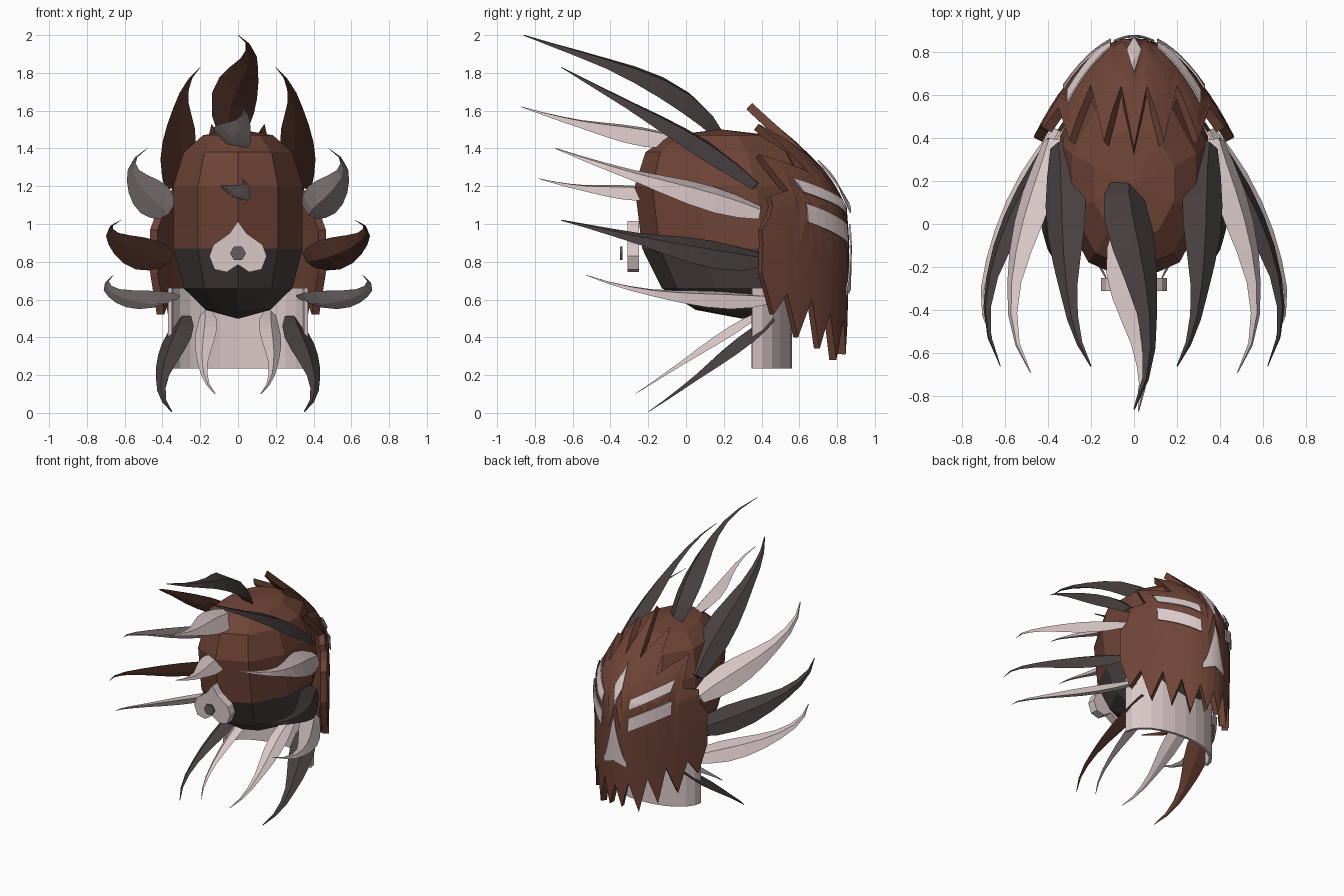
import bpy, bmesh, math
from mathutils import Vector

if "Cube" in bpy.data.objects:
    bpy.data.objects.remove(bpy.data.objects["Cube"])


def material(name, rgb):
    m = bpy.data.materials.new(name)
    m.use_nodes = True
    m.diffuse_color = (*rgb, 1)
    m.node_tree.nodes["Principled BSDF"].inputs["Base Color"].default_value = (*rgb, 1)
    return m


BROWN = material("warm brown", (0.16, 0.058, 0.038))
DARK = material("charcoal", (0.065, 0.05, 0.05))
PALE = material("pale pink grey", (0.7, 0.575, 0.575))
GREY = material("button grey", (0.13, 0.11, 0.11))


def build(name, verts, faces, mats, rule=None, recalc=True, thickness=0):
    mesh = bpy.data.meshes.new(name)
    mesh.from_pydata(verts, [], faces)
    if recalc:
        bm = bmesh.new()
        bm.from_mesh(mesh)
        bmesh.ops.recalc_face_normals(bm, faces=bm.faces)
        bm.to_mesh(mesh)
        bm.free()
    for m in mats:
        mesh.materials.append(m)
    if rule:
        for p in mesh.polygons:
            p.material_index = int(rule(p))
    ob = bpy.data.objects.new(name, mesh)
    bpy.context.collection.objects.link(ob)
    if thickness:
        mod = ob.modifiers.new("thickness", "SOLIDIFY")
        mod.thickness = thickness
        mod.offset = -1


def grid_faces(cols, rows, closed=False):
    """Quads over columns of vertices."""
    last = cols if closed else cols - 1
    return [(i * rows + j, i * rows + j + 1,
             (i + 1) % cols * rows + j + 1, (i + 1) % cols * rows + j)
            for i in range(last) for j in range(rows - 1)]


def interp(table, t):
    for (a, va), (b, vb) in zip(table, table[1:]):
        if t <= b:
            return va + (vb - va) * max(0, (t - a) / (b - a))
    return table[-1][1]


# Faceted head, charcoal below and brown above
RINGS = [(0.5, 0.02), (0.545, 0.5), (0.66, 0.84), (0.87, 1), (1.2, 1),
         (1.38, 0.84), (1.47, 0.54), (1.5, 0.02)]
SIDES = 10
verts = []
for i in range(SIDES):
    a = math.tau * i / SIDES
    for z, r in RINGS:
        y = 0.24 + 0.12 * (1.02 - z)
        verts.append((0.36 * r * math.sin(a), y - 0.49 * r * math.cos(a), z))
n = len(RINGS)
faces = grid_faces(SIDES, n, True)
faces += [[i * n for i in range(SIDES)], [i * n + n - 1 for i in range(SIDES)]]
build("head", verts, faces, [BROWN, DARK], lambda p: p.center.z < 0.87)

# Curved mask surface
PROFILE = [(0.28, 0.85), (0.9, 0.865), (1.1, 0.85), (1.27, 0.75),
           (1.42, 0.6), (1.53, 0.47), (1.64, 0.35)]


def mask_point(x, z, lift=0.0):
    bend = 2.12 + 15 * max(0, z - 1.14) ** 2
    return (x, interp(PROFILE, z) - bend * x * x + lift, z)


def mask_patch(name, xs, low, high, rows, mat, lift, thickness):
    pts = [mask_point(x, low(x) + (high(x) - low(x)) * j / (rows - 1), lift)
           for x in xs for j in range(rows)]
    build(name, pts, grid_faces(len(xs), rows), [mat],
          recalc=False, thickness=thickness)


# Jagged top and bottom edges, as height against distance from the middle
TOP = [(0, 1.64), (0.06, 1.37), (0.14, 1.53), (0.2, 1.28), (0.3, 1.37),
       (0.35, 1.18), (0.42, 1.15), (0.44, 1.04), (0.465, 0.97)]
BOTTOM = [(0, 0.47), (0.05, 0.31), (0.1, 0.5), (0.16, 0.28), (0.21, 0.53),
          (0.26, 0.34), (0.3, 0.6), (0.35, 0.4), (0.39, 0.63), (0.43, 0.52), (0.465, 0.74)]
half = sorted({x for x, _ in TOP + BOTTOM})
columns = [-x for x in reversed(half) if x > 0] + half
mask_patch("mask", columns, lambda x: interp(BOTTOM, abs(x)),
           lambda x: interp(TOP, abs(x)), 18, BROWN, 0, 0.045)

# Painted plates on the mask
STRIPES = [("upper", 1.06, 0.55, 0.075, 0.2), ("lower", 0.9, 0.5, 0.1, 0.22)]
for side, s in (("left", 1), ("right", -1)):
    for label, base, slope, height, length in STRIPES:
        xs = sorted(s * (0.11 + length * i / 6) for i in range(7))
        low = lambda x, b=base, k=slope: b + k * (abs(x) - 0.11)
        mask_patch(f"{label}_cheek_stripe_{side}", xs, low,
                   lambda x, f=low, h=height: f(x) + h, 5, PALE, 0.022, 0.008)
mask_patch("forehead_diamond", [-0.033, 0, 0.033],
           lambda x: 1.06 + 4 * abs(x), lambda x: 1.34 - 4 * abs(x),
           10, PALE, 0.022, 0.008)
mask_patch("mask_nose", [i * 0.019 for i in range(-5, 6)],
           lambda x: 0.66 - 0.4 * abs(x),
           lambda x: 0.66 + 0.34 * (1 - abs(x) / 0.0951) ** 1.4,
           6, PALE, 0.014, 0.008)

# Half-round collar
arc = [math.pi * i / 12 for i in range(13)]
pts = [(0.37 * math.cos(a), 0.35 + 0.21 * math.sin(a), z)
       for a in reversed(arc) for z in (0.235, 0.66)]
build("collar", pts, grid_faces(len(arc), 2), [PALE], recalc=False, thickness=0.02)


# Flat extrusions at the front
def plate(name, outline, y0, y1, mat):
    k = len(outline)
    pts = [(x, y, z) for x, z in outline for y in (y0, y1)]
    fs = grid_faces(k, 2, True)
    fs += [[2 * i for i in range(k)], [2 * i + 1 for i in range(k)]]
    build(name, pts, fs, [mat])


lobe = [(0, 1.015), (0.045, 0.95), (0.13, 0.89), (0.152, 0.83),
        (0.125, 0.76), (0.06, 0.745), (0, 0.785)]
plate("nose_plate", lobe + [(-x, z) for x, z in lobe[-2:0:-1]], -0.31, -0.25, PALE)
plate("nose_button", [(0.042 * math.cos(math.tau * i / 6), 0.845 + 0.042 * math.sin(math.tau * i / 6))
                      for i in range(6)], -0.35, -0.335, GREY)

# Curved leaf-shaped feathers with a raised rib; the tilt drops the outer edge
WIDTH = [(0, 0.5), (0.15, 0.88), (0.3, 1), (0.45, 0.76), (0.62, 0.42), (0.82, 0.18), (1, 0.03)]


def feather(name, path, width, tilt, mats, s=1):
    p = [Vector((s * x, y, z)) for x, y, z in path]
    across = Vector((s * math.cos(tilt), 0, -math.sin(tilt)))
    pts = []
    steps = 8
    for i in range(steps + 1):
        t = i / steps
        u = 1 - t
        c = u**3 * p[0] + 3*u*u*t * p[1] + 3*u*t*t * p[2] + t**3 * p[3]
        d = (u*u * (p[1] - p[0]) + 2*u*t * (p[2] - p[1]) + t*t * (p[3] - p[2])).normalized()
        w = (across - d * across.dot(d)).normalized()
        up = w.cross(d) * -s
        r = width * interp(WIDTH, t)
        pts += [c + w * r, c + up * r * 0.42, c - w * r, c - up * r * 0.28]
    fs = [(4*i + j, 4*i + (j + 1) % 4, 4*i + 4 + (j + 1) % 4, 4*i + 4 + j)
          for i in range(steps) for j in range(4)]
    fs += [(0, 1, 2, 3), tuple(4 * steps + j for j in range(4))]
    # Underside faces are the third and fourth of each ring
    build(name, pts, fs, mats, lambda f: len(mats) > 1 and f.index % 4 > 1)


TWO_TONE = [DARK, BROWN]
feather("crest_feather", [(-0.03, 0.2, 1.43), (-0.1, 0, 1.76), (0.2, -0.5, 1.87), (0, -0.86, 2)],
        0.13, 0.55, TWO_TONE)
feather("upper_middle_feather", [(-0.04, 0, 1.43), (-0.08, -0.3, 1.46), (0.1, -0.6, 1.53), (0.02, -0.87, 1.62)],
        0.11, 0.5, [PALE])
feather("lower_middle_feather", [(-0.02, -0.1, 1.16), (-0.06, -0.35, 1.16), (0.1, -0.55, 1.18), (0.02, -0.78, 1.24)],
        0.085, 0.5, [PALE])
PAIRS = [
    ("brow_feather", [(0.34, 0.37, 1.2), (0.28, 0.05, 1.45), (0.37, -0.4, 1.68), (0.2, -0.66, 1.83)],
     0.11, 0.55, TWO_TONE),
    ("temple_feather", [(0.38, 0.39, 1.06), (0.42, 0.1, 1.14), (0.7, -0.35, 1.27), (0.48, -0.69, 1.4)],
     0.105, 0.75, [PALE]),
    ("cheek_feather", [(0.37, 0.39, 0.81), (0.48, 0.1, 0.82), (0.82, -0.3, 0.94), (0.62, -0.66, 1.02)],
     0.1, 0.85, TWO_TONE),
    ("jaw_feather", [(0.34, 0.43, 0.6), (0.46, 0.15, 0.58), (0.81, -0.25, 0.62), (0.66, -0.53, 0.73)],
     0.09, 0.5, [PALE]),
    ("outer_beard_feather", [(0.29, 0.46, 0.5), (0.3, 0.28, 0.36), (0.5, 0.02, 0.15), (0.35, -0.2, 0.005)],
     0.09, 0.45, TWO_TONE),
    ("inner_beard_feather", [(0.17, 0.4, 0.53), (0.14, 0.2, 0.42), (0.25, -0.08, 0.22), (0.12, -0.27, 0.1)],
     0.065, 0.45, [PALE]),
]
for name, path, width, tilt, mats in PAIRS:
    for side, s in (("left", 1), ("right", -1)):
        feather(f"{name}_{side}", path, width, tilt, mats, s)
